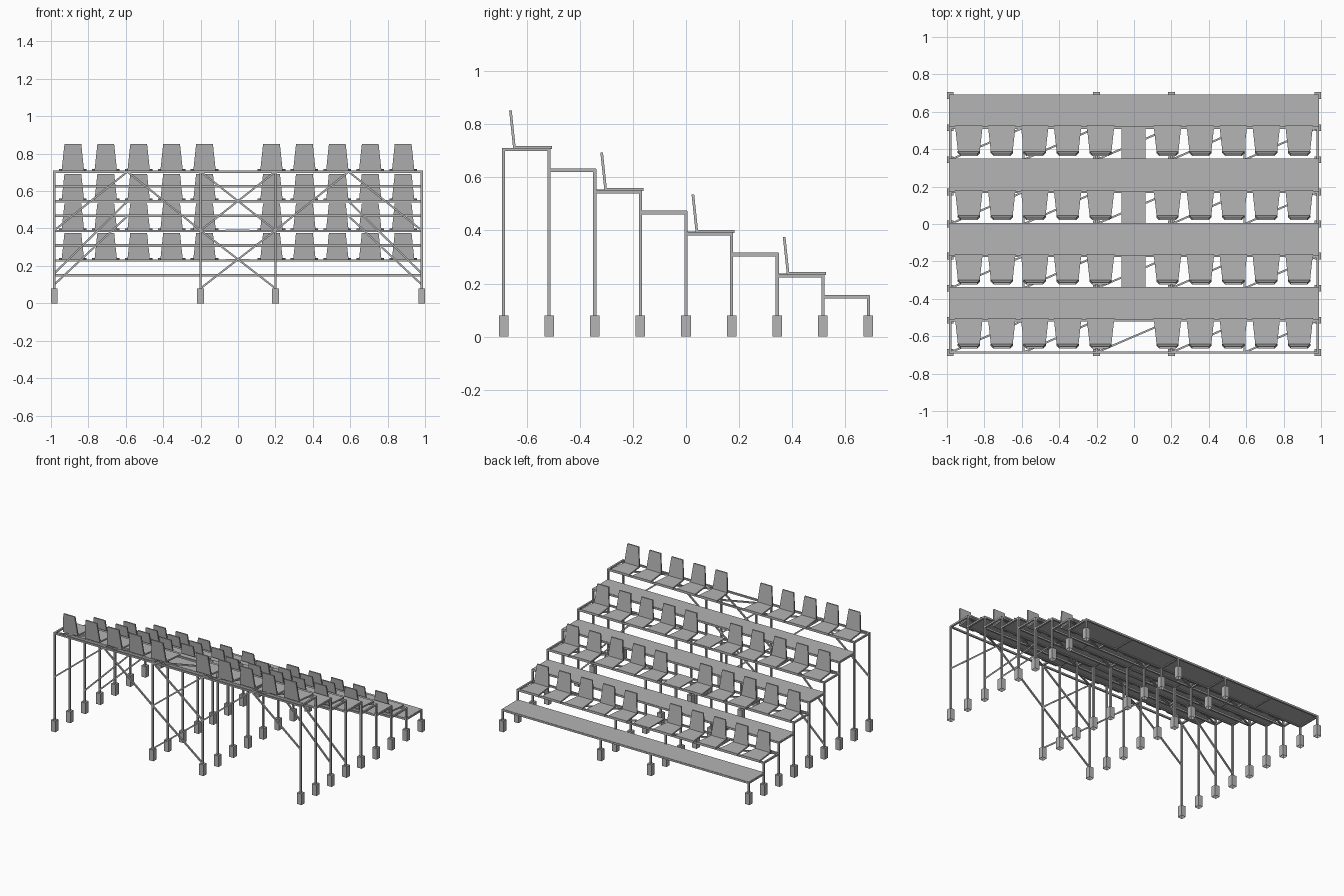
import bpy
import bmesh
from mathutils import Vector

if "Cube" in bpy.data.objects:
    bpy.data.objects.remove(bpy.data.objects["Cube"])

grey = bpy.data.materials.new("matte_grey")
grey.use_nodes = True
COLOR = (0.46, 0.46, 0.46, 1)
grey.diffuse_color = COLOR
grey.node_tree.nodes["Principled BSDF"].inputs["Base Color"].default_value = COLOR

# Shared layout
STEP, RISE, TOP = 0.1717, 0.0792, 0.704
T = 0.012
POST_X = (-0.982, -0.2, 0.2, 0.982)
BAY_X = (-0.982, -0.591, -0.2, 0.2, 0.591, 0.982)
ROW_Y = [(i - 4) * STEP for i in range(9)]
LEVEL = [TOP - i * RISE for i in range(8)]


def finish(name, bm):
    bmesh.ops.recalc_face_normals(bm, faces=bm.faces)
    mesh = bpy.data.meshes.new(name)
    bm.to_mesh(mesh)
    bm.free()
    mesh.materials.append(grey)
    obj = bpy.data.objects.new(name, mesh)
    bpy.context.collection.objects.link(obj)
    return obj


def loft(bm, lower, upper):
    """Solid between two four-point loops."""
    a = [bm.verts.new(p) for p in lower]
    b = [bm.verts.new(p) for p in upper]
    bm.faces.new(a[::-1])
    bm.faces.new(b)
    for i in range(4):
        j = (i + 1) % 4
        bm.faces.new((a[i], a[j], b[j], b[i]))


def bar(bm, start, end, size=T):
    """Square bar between two points."""
    start, end = Vector(start), Vector(end)
    d = (end - start).normalized()
    ref = Vector((0, 1, 0)) if abs(d.z) > 0.3 else Vector((0, 0, 1))
    u = d.cross(ref).normalized() * size / 2
    v = d.cross(u).normalized() * size / 2
    corners = (u + v, v - u, -u - v, u - v)
    loft(bm, [start + c for c in corners], [end + c for c in corners])


def plate(bm, x0, x1, y0, y1, z0, z1):
    ring = ((x0, y0), (x1, y0), (x1, y1), (x0, y1))
    loft(bm, [(x, y, z0) for x, y in ring], [(x, y, z1) for x, y in ring])


# Posts and their foot blocks
posts, feet = bmesh.new(), bmesh.new()
for i, y in enumerate(ROW_Y):
    for x in POST_X:
        bar(posts, (x, y, 0.07), (x, y, LEVEL[max(i - 1, 0)]))
        plate(feet, x - 0.018, x + 0.018, y - 0.018, y + 0.018, 0, 0.08)
# Foot blocks are hollow underneath
bottoms = [f for f in feet.faces if all(v.co.z < 0.01 for v in f.verts)]
bmesh.ops.delete(feet, geom=bottoms, context='FACES_ONLY')
finish("posts", posts)
finish("foot_blocks", feet)

# Horizontal frames, walkways, aisle steps and flat diagonals
rails, decks, steps, ties = (bmesh.new() for _ in range(4))
for i, z in enumerate(LEVEL):
    y0, y1 = ROW_Y[i], ROW_Y[i + 1]
    for y in (y0, y1):
        bar(rails, (-0.988, y, z), (0.988, y, z))
    for x in BAY_X:
        bar(rails, (x, y0, z), (x, y1, z))
    if i % 2:
        plate(decks, -0.985, 0.985, y0 - 0.004, y1 + 0.004, z, z + 0.008)
        continue
    if i:
        plate(steps, -0.068, 0.062, y0, y1, z, z + 0.008)
    for xa, xb in zip(BAY_X, BAY_X[1:]):
        bar(ties, (xa, y0, z), (xb, y1, z), 0.01)
finish("frame_rails", rails)
finish("walkway_decks", decks)
finish("aisle_steps", steps)
finish("flat_diagonals", ties)

# Upright cross braces
braces = bmesh.new()
y = ROW_Y[0]
mid = TOP - 0.314
for s in (-1, 1):
    bar(braces, (-0.2 * s, y, TOP), (0.2 * s, y, mid), 0.01)
    bar(braces, (-0.2 * s, y, mid), (0.2 * s, y, 0.08), 0.01)
    for end in (0.2, 0.982):
        bar(braces, (0.591 * s, y, TOP), (end * s, y, mid), 0.01)
    for row, low in ((2, 0.16), (3, 0.1)):
        bar(braces, (0.591 * s, ROW_Y[row], LEVEL[row]),
            (0.982 * s, ROW_Y[row], low), 0.01)
finish("cross_braces", braces)


# Seats: tapered pan and leaning back
def seat(bm, x, y, z):
    pan = ((-0.058, 0.04), (0.058, 0.04), (0.074, 0.183), (-0.074, 0.183))
    loft(bm, [(x + a, y + b, z + 0.003) for a, b in pan],
         [(x + a, y + b, z + 0.014) for a, b in pan])

    def section(half, back, height):
        return [(x + a, y + b, z + height) for a, b in (
            (-half, back), (half, back), (half, back + 0.01), (-half, back + 0.01))]
    loft(bm, section(0.06, 0.036, 0.006), section(0.045, 0.021, 0.147))


seats = bmesh.new()
for i in range(0, 8, 2):
    for side in (-1, 1):
        for k in range(5):
            seat(seats, side * (0.179 + 0.176 * k), ROW_Y[i], LEVEL[i])
finish("seats", seats)
